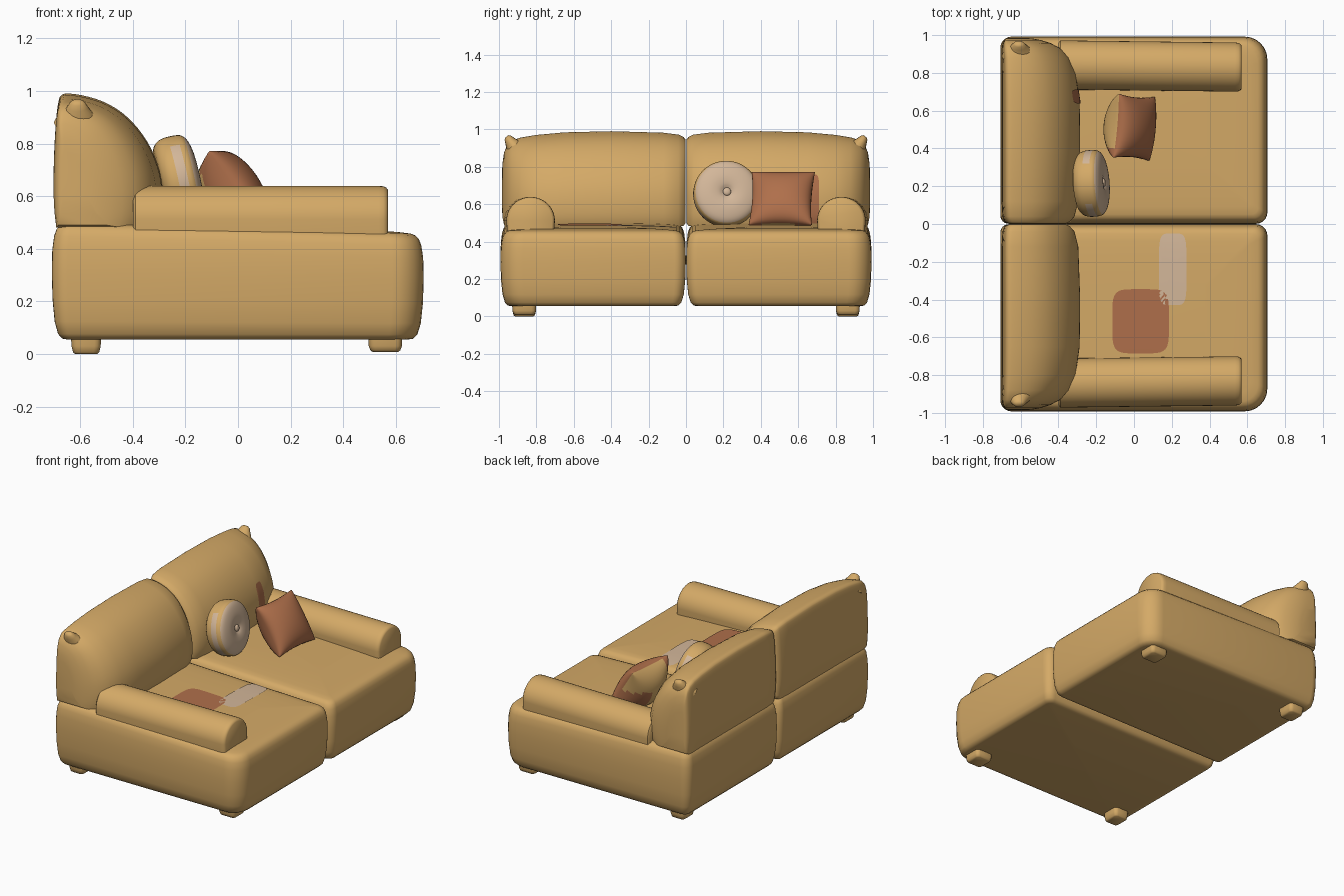
import bpy, bmesh, math
from mathutils import Vector, Matrix
from mathutils.bvhtree import BVHTree

if "Cube" in bpy.data.objects:
    bpy.data.objects.remove(bpy.data.objects["Cube"])


def material(name, rgb):
    m = bpy.data.materials.new(name)
    m.diffuse_color = (*rgb, 1)
    m.use_nodes = True
    m.node_tree.nodes["Principled BSDF"].inputs["Base Color"].default_value = m.diffuse_color
    return m


TAN = material("tan_fabric", (0.66, 0.40, 0.135))
RUST = material("rust_fabric", (0.43, 0.16, 0.07))
CREAM = material("cream_fabric", (0.65, 0.47, 0.32))


def finish(bm, name, mats, angle=50, closed=True):
    if closed:
        bmesh.ops.recalc_face_normals(bm, faces=bm.faces)
    me = bpy.data.meshes.new(name)
    bm.to_mesh(me)
    bm.free()
    ob = bpy.data.objects.new(name, me)
    bpy.context.collection.objects.link(ob)
    for m in mats:
        me.materials.append(m)
    bpy.ops.object.select_all(action='DESELECT')
    ob.select_set(True)
    bpy.context.view_layer.objects.active = ob
    bpy.ops.object.shade_smooth_by_angle(angle=math.radians(angle))
    return ob


def loft(rings, caps=True):
    """Skin a list of equal-length point rings, capping both ends."""
    bm = bmesh.new()
    vs = [[bm.verts.new(p) for p in r] for r in rings]
    n = len(vs[0])
    for a, b in zip(vs, vs[1:]):
        for i in range(n):
            j = (i + 1) % n
            bm.faces.new((a[i], a[j], b[j], b[i]))
    if caps:
        bm.faces.new(vs[0])
    bm.faces.new(vs[-1])
    return bm


def round_rect(x0, x1, y0, y1, radii, inset=0, n=7):
    """Rounded rectangle; radii order: +x+y, -x+y, -x-y, +x-y."""
    x0, x1, y0, y1 = x0 + inset, x1 - inset, y0 + inset, y1 - inset
    pts = []
    for k, (cx, cy, sx, sy) in enumerate(((x1, y1, -1, -1), (x0, y1, 1, -1),
                                          (x0, y0, 1, 1), (x1, y0, -1, 1))):
        r = max(radii[k] - inset * 0.5, 0.015)
        for i in range(n):
            a = math.pi / 2 * (k + i / (n - 1))
            pts.append((cx + sx * r + r * math.cos(a), cy + sy * r + r * math.sin(a)))
    return pts


def smooth_profile(pts, n=4):
    """Catmull-Rom resampling of an open 2D profile."""
    p = [Vector(q) for q in [pts[0], *pts, pts[-1]]]
    out = []
    for a, b, c, d in zip(p, p[1:], p[2:], p[3:]):
        for i in range(n):
            t = i / n
            out.append(0.5 * (2 * b + (c - a) * t + (2 * a - 5 * b + 4 * c - d) * t * t
                              + (3 * b - a - 3 * c + d) * t ** 3))
    return out + [p[-1]]


BASE = [(0.055, 0.06), (0.058, 0.04), (0.075, 0.024), (0.12, 0.011), (0.2, 0.003),
        (0.3, 0), (0.38, 0.002), (0.43, 0.009), (0.455, 0.018), (0.47, 0.032),
        (0.477, 0.05), (0.481, 0.09), (0.485, 0.17), (0.488, 0.32)]
BACK_PROFILE = smooth_profile([
    (0.03, 0), (0, 0.2), (0, 0.5), (0.02, 0.8), (0.045, 0.95), (0.075, 0.99), (0.13, 1),
    (0.27, 0.985), (0.45, 0.94), (0.62, 0.86), (0.77, 0.74), (0.89, 0.59), (0.97, 0.42),
    (1, 0.25), (0.99, 0.1), (0.95, 0)], 3)
# y, back x, front x, bottom z, top z
BACK_STATIONS = [
    (0.002, -0.67, -0.36, 0.50, 0.945), (0.012, -0.685, -0.34, 0.485, 0.958),
    (0.04, -0.695, -0.315, 0.48, 0.972), (0.12, -0.70, -0.295, 0.48, 0.982),
    (0.4, -0.70, -0.285, 0.48, 0.99), (0.65, -0.70, -0.288, 0.48, 0.984),
    (0.8, -0.70, -0.31, 0.48, 0.97), (0.88, -0.70, -0.345, 0.48, 0.957),
    (0.93, -0.70, -0.39, 0.48, 0.942), (0.957, -0.695, -0.44, 0.482, 0.915),
    (0.973, -0.69, -0.49, 0.49, 0.875), (0.981, -0.68, -0.53, 0.53, 0.82),
    (0.984, -0.67, -0.56, 0.58, 0.77)]

trees = {}
for s, side in ((1, "right"), (-1, "left")):
    # Puffy seat base, slightly higher at the rear
    rings = []
    for z, inset in BASE:
        k = (z - 0.055) / 0.43
        rings.append([(x, s * y, z - 0.03 * x * k) for x, y in
                      round_rect(-0.708, 0.706, 0.001, 0.992, (0.12, 0.06, 0.045, 0.06), inset)])
    ob = finish(loft(rings), "seat_base_" + side, [TAN])
    trees["base", s] = BVHTree.FromPolygons([v.co for v in ob.data.vertices],
                                            [p.vertices[:] for p in ob.data.polygons])

    # Backrest cushion with rolled front
    rings = [[(xb + u * (xf - xb), s * y, zb + v * (zt - zb)) for u, v in BACK_PROFILE]
             for y, xb, xf, zb, zt in BACK_STATIONS]
    ob = finish(loft(rings), "backrest_" + side, [TAN])
    trees["back", s] = BVHTree.FromPolygons([v.co for v in ob.data.vertices],
                                            [p.vertices[:] for p in ob.data.polygons])

    # Pinched upper corner of the backrest
    rings = []
    for y, z, r in ((0.89, 0.88, 0.075), (0.925, 0.915, 0.048), (0.942, 0.938, 0.033),
                    (0.953, 0.955, 0.024), (0.957, 0.963, 0.012)):
        rings.append([(-0.61 + 1.2 * r * math.cos(a), s * (y + 0.7 * r * math.sin(a)),
                       z - 0.5 * r * math.sin(a))
                      for a in (math.tau * i / 16 for i in range(16))])
    finish(loft(rings), "backrest_corner_" + side, [TAN])

    # Armrest roll
    rings = []
    for x, k in ((-0.40, 0.9), (-0.39, 1), (0.1, 1), (0.535, 1), (0.553, 0.985),
                 (0.563, 0.95), (0.57, 0.88)):
        cy = 0.842 - 0.012 * (x + 0.4)
        ring = [(x, s * (cy - 0.125 * k), 0.44), (x, s * (cy + 0.125 * k), 0.44)]
        for i in range(21):
            a = math.pi * i / 20
            ring.append((x, s * (cy + 0.13 * k * math.cos(a)), 0.512 + 0.127 * k * math.sin(a)))
        rings.append(ring)
    finish(loft(rings), "armrest_" + side, [TAN])

    # Feet
    for x0, x1, z0, where in ((-0.635, -0.52, 0, "rear"), (0.495, 0.625, 0.008, "front")):
        rings = [[(x, s * y, z) for x, y in round_rect(x0, x1, 0.8, 0.93, (0.025,) * 4, i, 4)]
                 for z, i in ((z0, 0.016), (z0 + 0.006, 0.008), (0.03, 0.002), (0.07, 0))]
        finish(loft(rings), f"foot_{where}_{side}", [TAN])


def patch(name, mat, tree, centre, u, v, direction):
    """Thin rounded patch laid on a cushion surface."""
    centre, u, v, d = (Vector(q) for q in (centre, u, v, direction))
    rings = []
    for k in (1, 0.85, 0.7, 0.5, 0.3, 0.1):
        ring = []
        for i in range(48):
            a = math.tau * i / 48
            c, t = math.cos(a), math.sin(a)
            p = centre + u * k * math.copysign(abs(c) ** 0.4, c) \
                + v * k * math.copysign(abs(t) ** 0.4, t)
            hit = tree.ray_cast(p, d)[0]
            ring.append((hit or p) - d * 0.004)
        rings.append(ring)
    bm = loft(rings, caps=False)
    bm.normal_update()
    if sum((f.normal.dot(d) for f in bm.faces)) > 0:
        bmesh.ops.reverse_faces(bm, faces=bm.faces)
    finish(bm, name, [mat], closed=False)


# Coloured patches on the seat and backrest
patch("rust_seat_patch", RUST, trees["base", -1], (0.035, -0.515, 1),
      (0.15, 0, 0), (0, 0.17, 0), (0, 0, -1))
patch("cream_seat_patch", CREAM, trees["base", -1], (0.205, -0.24, 1),
      (0.073, 0, 0), (0, 0.19, 0), (0, 0, -1))
patch("rust_back_patch", RUST, trees["back", 1], (0.5, 0.675, 0.625),
      (0, 0.037, 0), (0, 0, 0.135), (-1, 0, 0))

# Round cushion: lathed about its facing axis, cream face, cream patches on the rim
DISC = smooth_profile([(-0.075, 0.02), (-0.078, 0.12), (-0.066, 0.155), (-0.035, 0.174),
                       (0.02, 0.176), (0.045, 0.167), (0.062, 0.14), (0.072, 0.09),
                       (0.068, 0.045), (0.056, 0.02), (0.054, 0.006)], 3)
bm = loft([[(x, r * math.cos(a), r * math.sin(a))
            for a in (math.tau * i / 48 for i in range(48))] for x, r in DISC])
for f in bm.faces:
    c = f.calc_center_median()
    rim = -0.025 < c.x < 0.025 and abs(c.y) > 0.1
    f.material_index = 1 if c.x > 0.046 or rim else 0
place = Matrix.Translation((-0.22, 0.215, 0.655)) @ Matrix.Rotation(math.radians(4), 4, 'Z') \
    @ Matrix.Rotation(math.radians(-12), 4, 'Y')
bm.transform(place)
finish(bm, "round_cushion", [TAN, CREAM])

bm = bmesh.new()
bmesh.ops.create_uvsphere(bm, u_segments=16, v_segments=8, radius=0.022)
bm.transform(place @ Matrix.Translation((0.06, 0, 0)) @ Matrix.Diagonal((0.5, 1, 1, 1)))
finish(bm, "round_cushion_button", [CREAM])

# Square pillow: two bulged sheets sharing a seam, leaning backwards
N = 20
bm = bmesh.new()
place = Matrix.Translation((0.0, 0.512, 0.63)) @ Matrix.Rotation(math.radians(-5), 4, 'Z') \
    @ Matrix.Rotation(math.radians(-34), 4, 'Y')
for depth in (0.085, -0.16):
    grid = []
    for i in range(N + 1):
        row = []
        for j in range(N + 1):
            u = math.sin(math.pi / 2 * (2 * i / N - 1))
            v = math.sin(math.pi / 2 * (2 * j / N - 1))
            bulge = (max(0, 1 - u * u) * max(0, 1 - v * v)) ** 0.45
            row.append(bm.verts.new(place @ Vector((
                depth * bulge, 0.17 * u * (1 - 0.07 * (1 - v * v)),
                0.17 * v * (1 - 0.07 * (1 - u * u))))))
        grid.append(row)
    for i in range(N):
        for j in range(N):
            f = bm.faces.new((grid[i][j], grid[i + 1][j], grid[i + 1][j + 1], grid[i][j + 1]))
            c = f.calc_center_median()
            low_side = c.y < 0.40 or (c.y > 0.58 and c.z < 0.62)
            f.material_index = 1 if depth > 0 or low_side else 0
bmesh.ops.remove_doubles(bm, verts=bm.verts, dist=0.0005)
finish(bm, "square_pillow", [TAN, RUST], 70)
